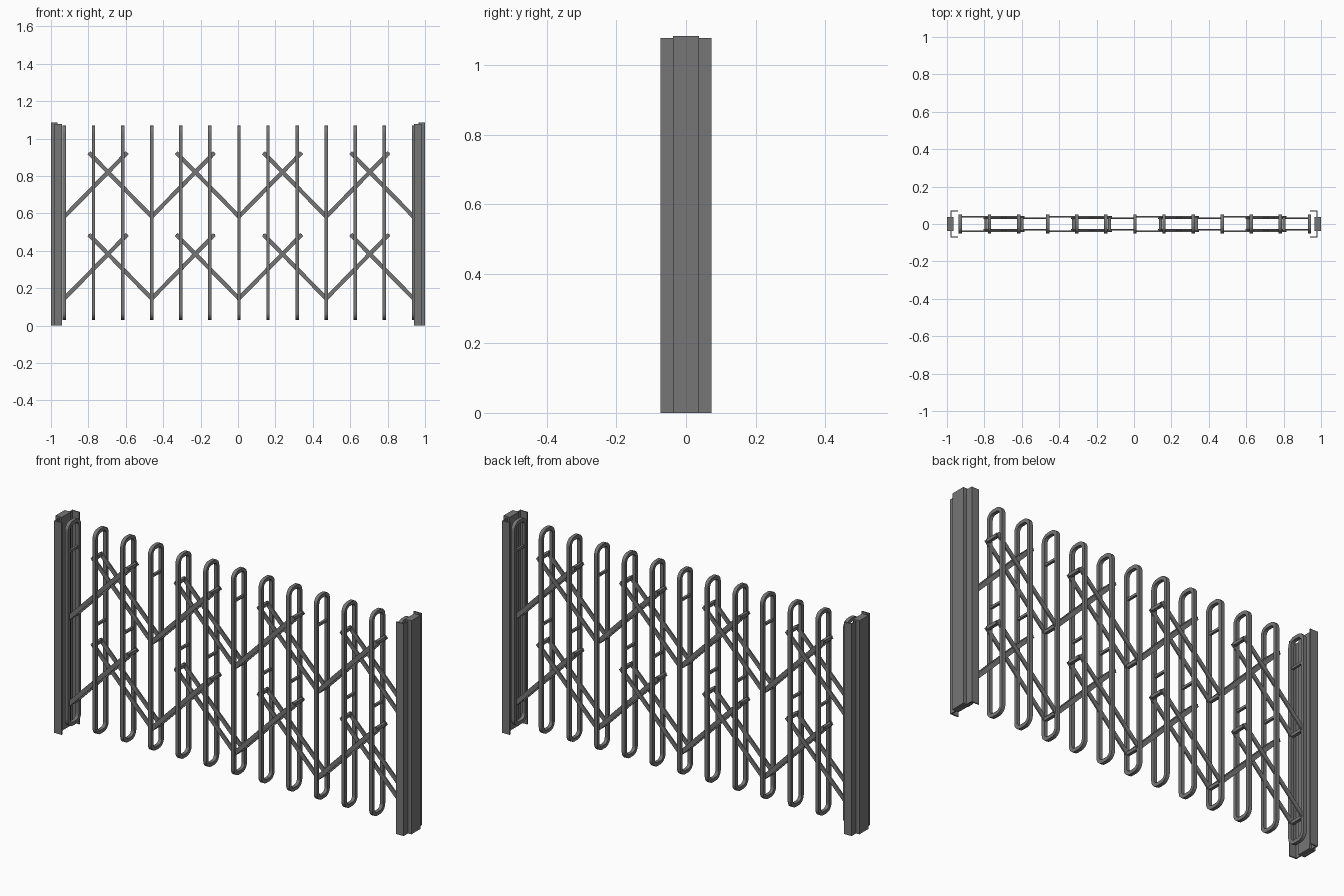
import bpy, bmesh, math
from mathutils import Vector

if "Cube" in bpy.data.objects:
    bpy.data.objects.remove(bpy.data.objects["Cube"], do_unlink=True)

steel = bpy.data.materials.new("dark grey steel")
steel.use_nodes = True
COLOUR = (0.18, 0.18, 0.18, 1)
steel.diffuse_color = COLOUR
steel.node_tree.nodes["Principled BSDF"].inputs["Base Color"].default_value = COLOUR


def finish(bm, name):
    bmesh.ops.recalc_face_normals(bm, faces=bm.faces)
    mesh = bpy.data.meshes.new(name)
    bm.to_mesh(mesh)
    bm.free()
    mesh.materials.append(steel)
    obj = bpy.data.objects.new(name, mesh)
    bpy.context.collection.objects.link(obj)
    return obj


def box(name, centre, size, turn=0):
    bm = bmesh.new()
    bmesh.ops.create_cube(bm, size=1)
    bmesh.ops.scale(bm, vec=size, verts=bm.verts)
    obj = finish(bm, name)
    obj.location = centre
    obj.rotation_euler.y = turn
    return obj


def extrude_profile(name, points, height):
    bm = bmesh.new()
    face = bm.faces.new([bm.verts.new((x, y, 0)) for x, y in points])
    side = bmesh.ops.extrude_face_region(bm, geom=[face])["geom"]
    bmesh.ops.translate(bm, vec=(0, 0, height),
                        verts=[v for v in side if isinstance(v, bmesh.types.BMVert)])
    return finish(bm, name)


def outline(half_y, low, high, radius, steps=5):
    pts = []
    corners = [(half_y, high), (-half_y, high), (-half_y, low), (half_y, low)]
    for k, (y, z) in enumerate(corners):
        cy = y - math.copysign(radius, y)
        cz = z - radius if z == high else z + radius
        for s in range(steps + 1):
            a = (k + s / steps) * math.pi / 2
            pts.append((cy + radius * math.cos(a), cz + radius * math.sin(a)))
    return pts


def loop_frame(name, x):
    # Closed upright ring of square tube
    bm = bmesh.new()
    outer = outline(0.052, 0.03, 1.07, 0.04)
    inner = outline(0.034, 0.048, 1.052, 0.022)
    rings = [[bm.verts.new((x + dx, y, z)) for y, z in pts]
             for pts, dx in ((outer, -0.009), (outer, 0.009), (inner, 0.009), (inner, -0.009))]
    n = len(outer)
    for r in range(4):
        a, b = rings[r], rings[(r + 1) % 4]
        for i in range(n):
            j = (i + 1) % n
            bm.faces.new((a[i], a[j], b[j], b[i]))
    return finish(bm, name)


def strut(name, start, end, y):
    a, b = Vector(start), Vector(end)
    d, mid = b - a, (a + b) / 2
    box(name, (mid.x, y, mid.y), (d.length, 0.007, 0.022), -math.atan2(d.y, d.x))


def cross_rod(x, z, size=0.012):
    box("cross_rod", (x, 0, z), (size, 0.074, size))


# End posts: open channel with a solid bar on its outer face
for name, s in (("left", 1), ("right", -1)):
    box(name + "_post_bar", (s * 0.9825, 0, 0.5425), (0.035, 0.074, 1.085))
    channel = [(0.94, 0.073), (0.982, 0.073), (0.982, -0.073), (0.94, -0.073),
               (0.94, -0.067), (0.976, -0.067), (0.976, 0.067), (0.94, 0.067)]
    extrude_profile(name + "_post_channel", [(s * x, y) for x, y in channel], 1.078)

# Row of upright loops with their guide rods
PITCH, MIDDLE = 0.1555, 0.005
for i in range(-6, 7):
    x = MIDDLE + i * PITCH
    loop_frame("upright_loop", x)
    cross_rod(x, 0.92 if i % 3 == 0 else 0.59)

# Two tiers of folding lattice, doubled front and back
SPAN, REACH = 1.5 * PITCH, 0.102
for base in (0.145, 0.583):
    cross_z = base + 0.24
    top = cross_z + REACH
    for bay in (-3, -1, 1, 3):
        x = MIDDLE + bay * SPAN
        for side in (-1, 1):
            strut("rising_strut", (x - SPAN, base), (x + REACH, top), side * 0.038)
            strut("falling_strut", (x - REACH, top), (x + SPAN, base), side * 0.031)
        # Pins joining the free strut ends
        cross_rod(x - REACH + 0.006, top - 0.006, 0.016)
        cross_rod(x + REACH - 0.006, top - 0.006, 0.016)
    for k in range(-2, 3):
        cross_rod(MIDDLE + k * 2 * SPAN, base, 0.016)
